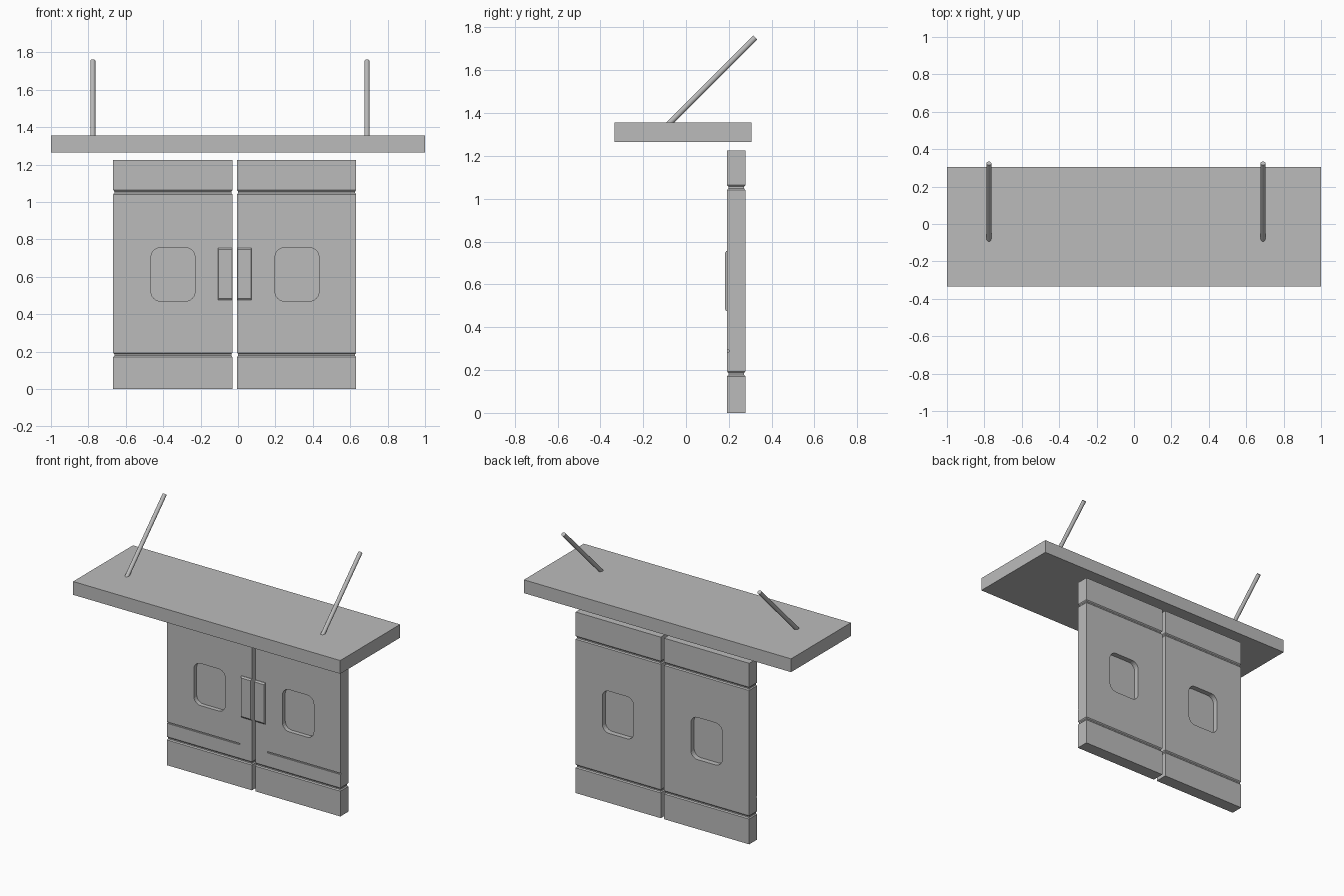
import bpy, bmesh, math
from mathutils import Vector

cube = bpy.data.objects.get("Cube")
if cube:
    bpy.data.objects.remove(cube, do_unlink=True)

grey = bpy.data.materials.new("plain_grey")
grey.use_nodes = True
grey.diffuse_color = (0.5, 0.5, 0.5, 1)
grey.node_tree.nodes["Principled BSDF"].inputs["Base Color"].default_value = (0.5, 0.5, 0.5, 1)

FRONT, BACK, TOP = 0.192, 0.277, 1.225


def finish(name, bm):
    bmesh.ops.recalc_face_normals(bm, faces=bm.faces)
    mesh = bpy.data.meshes.new(name)
    bm.to_mesh(mesh)
    bm.free()
    mesh.materials.append(grey)
    obj = bpy.data.objects.new(name, mesh)
    bpy.context.collection.objects.link(obj)
    return obj


def loft(name, rings):
    """Skin a list of closed point rings and cap both ends."""
    bm = bmesh.new()
    loops = [[bm.verts.new(p) for p in ring] for ring in rings]
    n = len(loops[0])
    for a, b in zip(loops, loops[1:]):
        for i in range(n):
            j = (i + 1) % n
            bm.faces.new((a[i], a[j], b[j], b[i]))
    bm.faces.new(loops[0])
    bm.faces.new(loops[-1])
    return finish(name, bm)


def box(name, x0, x1, y0, y1, z0, z1):
    return loft(name, [[(x0, y0, z), (x1, y0, z), (x1, y1, z), (x0, y1, z)] for z in (z0, z1)])


def rounded_outline(x0, x1, z0, z1, r, y, steps=6):
    corners = ((x1 - r, z1 - r), (x0 + r, z1 - r), (x0 + r, z0 + r), (x1 - r, z0 + r))
    points = []
    for quarter, (cx, cz) in enumerate(corners):
        for s in range(steps + 1):
            a = (quarter + s / steps) * math.pi / 2
            points.append((cx + r * math.cos(a), y, cz + r * math.sin(a)))
    return points


def cut(target, cutter):
    """Subtract the cutter, keep the result, drop the helper."""
    cutter.hide_render = True
    mod = target.modifiers.new("cut", "BOOLEAN")
    mod.operation = "DIFFERENCE"
    mod.solver = "EXACT"
    mod.object = cutter
    graph = bpy.context.evaluated_depsgraph_get()
    result = bpy.data.meshes.new_from_object(target.evaluated_get(graph))
    target.modifiers.clear()
    target.data = result
    bpy.data.objects.remove(cutter, do_unlink=True)


def door(side, x0, x1, window, line, handle):
    # Slab with shallow V seams running all the way round
    levels = [(0, 0)]
    for seam in (0.182, 1.052):
        levels += [(seam - 0.011, 0), (seam - 0.004, 0.006), (seam + 0.004, 0.006), (seam + 0.011, 0)]
    levels.append((TOP, 0))
    rings = [[(x0 + d, FRONT + d, z), (x1 - d, FRONT + d, z),
              (x1 - d, BACK - d, z), (x0 + d, BACK - d, z)] for z, d in levels]
    slab = loft(side + "_door", rings)

    # Window recesses on both faces, leaving a thin pane between
    for y0, y1 in ((FRONT - 0.05, FRONT + 0.03), (BACK - 0.035, BACK + 0.05)):
        cut(slab, loft("window_cutter", [rounded_outline(*window, 0.47, 0.755, 0.05, y) for y in (y0, y1)]))

    # Horizontal groove on the front
    cut(slab, box("groove_cutter", *line, FRONT - 0.05, FRONT + 0.008, 0.284, 0.293))

    # Chamfered push plate
    h0, h1 = handle
    rings = []
    for y, dx, dz in ((FRONT + 0.004, 0, 0), (FRONT - 0.004, 0, 0), (FRONT - 0.011, 0.003, 0.01)):
        rings.append([(h0 + dx, y, 0.475 + dz), (h1 - dx, y, 0.475 + dz),
                      (h1 - dx, y, 0.755 - dz), (h0 + dx, y, 0.755 - dz)])
    loft(side + "_push_plate", rings)


door("right", -0.667, -0.03, (-0.465, -0.23), (-0.7, -0.12), (-0.107, -0.03))
door("left", -0.005, 0.632, (0.198, 0.433), (0.085, 0.7), (-0.005, 0.072))

# Canopy slab
box("canopy", -1, 1, -0.335, 0.305, 1.265, 1.355)

# Slanted support rods
for side, x in (("right", -0.776), ("left", 0.69)):
    low, high = Vector((x, -0.09, 1.34)), Vector((x, 0.324, 1.753))
    bpy.ops.mesh.primitive_cylinder_add(vertices=16, radius=0.0135, depth=(high - low).length,
                                        location=(low + high) / 2)
    rod = bpy.context.object
    rod.name = side + "_support_rod"
    rod.rotation_euler = (high - low).to_track_quat("Z", "Y").to_euler()
    rod.data.materials.append(grey)
    bpy.ops.object.shade_smooth_by_angle(angle=math.radians(40))
